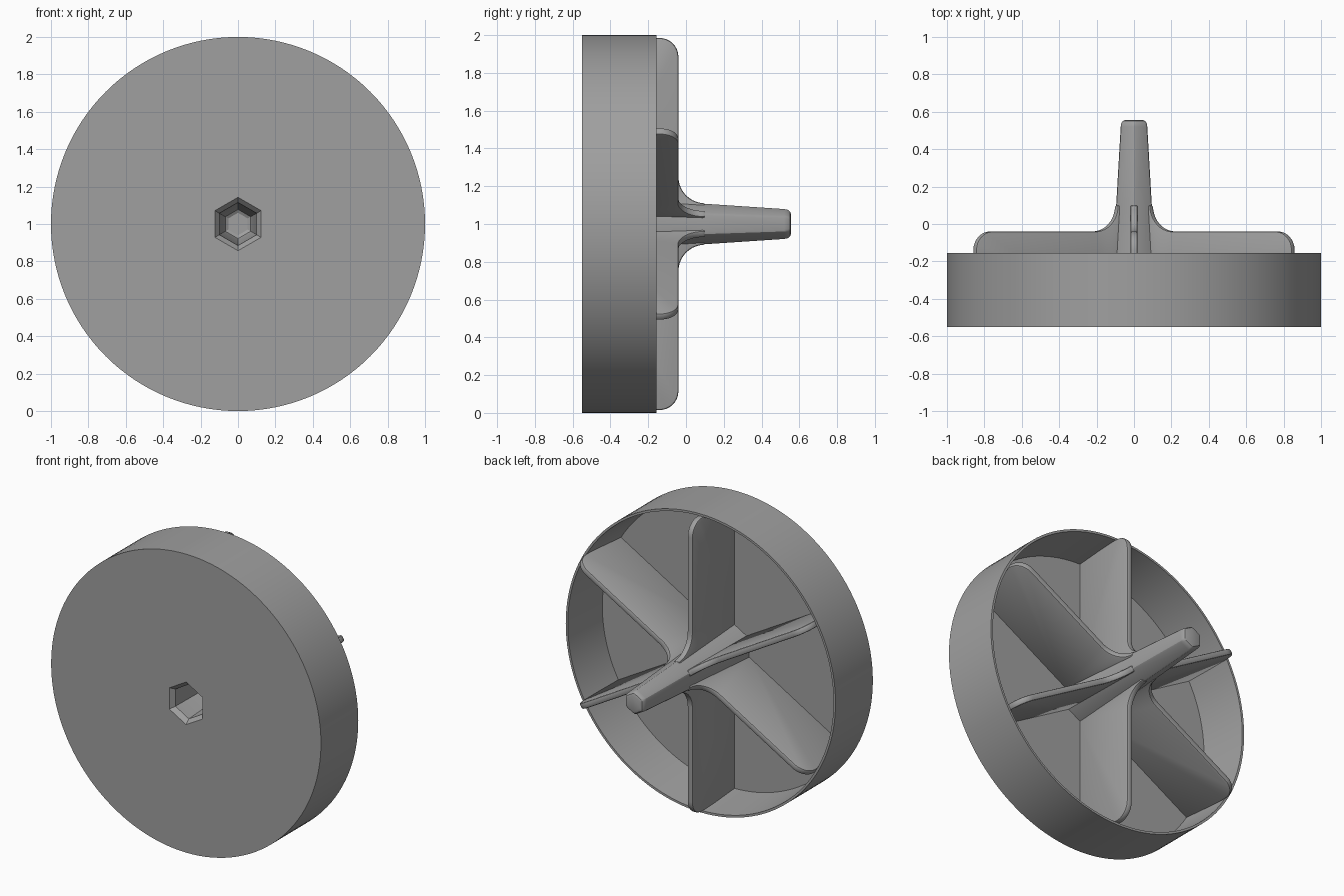
import bpy, bmesh, math
from mathutils import Matrix

if "Cube" in bpy.data.objects:
    bpy.data.objects.remove(bpy.data.objects["Cube"])

grey = bpy.data.materials.new("mid grey")
grey.diffuse_color = (0.35, 0.35, 0.35, 1)
grey.use_nodes = True
grey.node_tree.nodes["Principled BSDF"].inputs["Base Color"].default_value = grey.diffuse_color


def finish(name, bm):
    bmesh.ops.recalc_face_normals(bm, faces=bm.faces)
    mesh = bpy.data.meshes.new(name)
    bm.to_mesh(mesh)
    bm.free()
    mesh.materials.append(grey)
    ob = bpy.data.objects.new(name, mesh)
    bpy.context.collection.objects.link(ob)
    return ob


def apply_and_smooth(ob, angle=30):
    bpy.ops.object.select_all(action='DESELECT')
    ob.select_set(True)
    bpy.context.view_layer.objects.active = ob
    for m in list(ob.modifiers):
        bpy.ops.object.modifier_apply(modifier=m.name)
    bpy.ops.object.shade_smooth_by_angle(angle=math.radians(angle))


def circle(r, n=128):
    return [(r * math.sin(2 * math.pi * i / n), r * math.cos(2 * math.pi * i / n))
            for i in range(n)]


def hexagon(r, cut=0.0):
    """Hexagon with a corner at the top; cut rounds the corners."""
    c = circle(r, 6)
    if not cut:
        return c
    pts = []
    for i in range(6):
        p, a, b = c[i], c[i - 1], c[(i + 1) % 6]
        k = cut / r
        pts.append(tuple(p[j] + (a[j] - p[j]) * k for j in (0, 1)))
        pts.append(tuple(p[j] * (1 - 0.25 * k) for j in (0, 1)))
        pts.append(tuple(p[j] + (b[j] - p[j]) * k for j in (0, 1)))
    return pts


def loft(name, sections):
    """Bridge (y, outline) sections along the y axis and cap both ends."""
    bm = bmesh.new()
    rings = [[bm.verts.new((x, y, z + 1)) for x, z in pts] for y, pts in sections]
    n = len(rings[0])
    for a, b in zip(rings, rings[1:]):
        for i in range(n):
            j = (i + 1) % n
            bm.faces.new((a[i], a[j], b[j], b[i]))
    bm.faces.new(rings[0])
    bm.faces.new(rings[-1])
    return finish(name, bm)


# Round shallow cup with thin drafted wall, open at the back
cup = loft("cup", [(-0.55, circle(1)), (-0.155, circle(1)),
                   (-0.155, circle(0.985)), (-0.485, circle(0.96))])

# Tapered hexagonal post with rounded tip
post = loft("post", [(y, hexagon(r, 0.012)) for y, r in (
    (-0.50, 0.15), (0.10, 0.11), (0.52, 0.082), (0.54, 0.078),
    (0.551, 0.069), (0.555, 0.057))])

# Matching hexagonal socket cut in from the front
cutter = loft("socket_cutter", [(y, hexagon(r)) for y, r in (
    (-0.56, 0.152), (-0.52, 0.115), (-0.08, 0.086), (-0.06, 0.078), (-0.05, 0.06))])
cutter.hide_render = True
for ob in (cup, post):
    m = ob.modifiers.new("socket", 'BOOLEAN')
    m.operation = 'DIFFERENCE'
    m.solver = 'EXACT'
    m.object = cutter
    apply_and_smooth(ob)
bpy.data.objects.remove(cutter)


# Rib outline (radius, y): rounded outer corner and a fillet up to the post
def arc(cx, cy, r, a0, a1, n):
    return [(cx + r * math.cos(math.radians(a0 + (a1 - a0) * i / n)),
             cy + r * math.sin(math.radians(a0 + (a1 - a0) * i / n)))
            for i in range(n + 1)]


outline = ([(0.13, -0.50), (0.985, -0.50)]
           + arc(0.885, -0.14, 0.10, 0, 90, 8)
           + arc(0.25, 0.10, 0.14, 270, 180, 10)
           + [(0.09, 0.10)])

# Six ribs radiating from the post
for i in range(6):
    bm = bmesh.new()
    turn = Matrix.Translation((0, 0, 1)) @ Matrix.Rotation(math.radians(60 * i), 4, 'Y')
    sides = [[bm.verts.new((x, y, r)) for r, y in outline] for x in (-0.02, 0.02)]
    n = len(outline)
    for k in range(n):
        j = (k + 1) % n
        bm.faces.new((sides[0][k], sides[0][j], sides[1][j], sides[1][k]))
    for s in sides:
        bm.faces.new(s)
    bmesh.ops.transform(bm, matrix=turn, verts=bm.verts)
    rib = finish(f"rib_{i + 1}", bm)
    b = rib.modifiers.new("rounded_edges", 'BEVEL')
    b.width = 0.01
    b.segments = 2
    b.limit_method = 'ANGLE'
    b.angle_limit = math.radians(60)
    apply_and_smooth(rib, 40)
